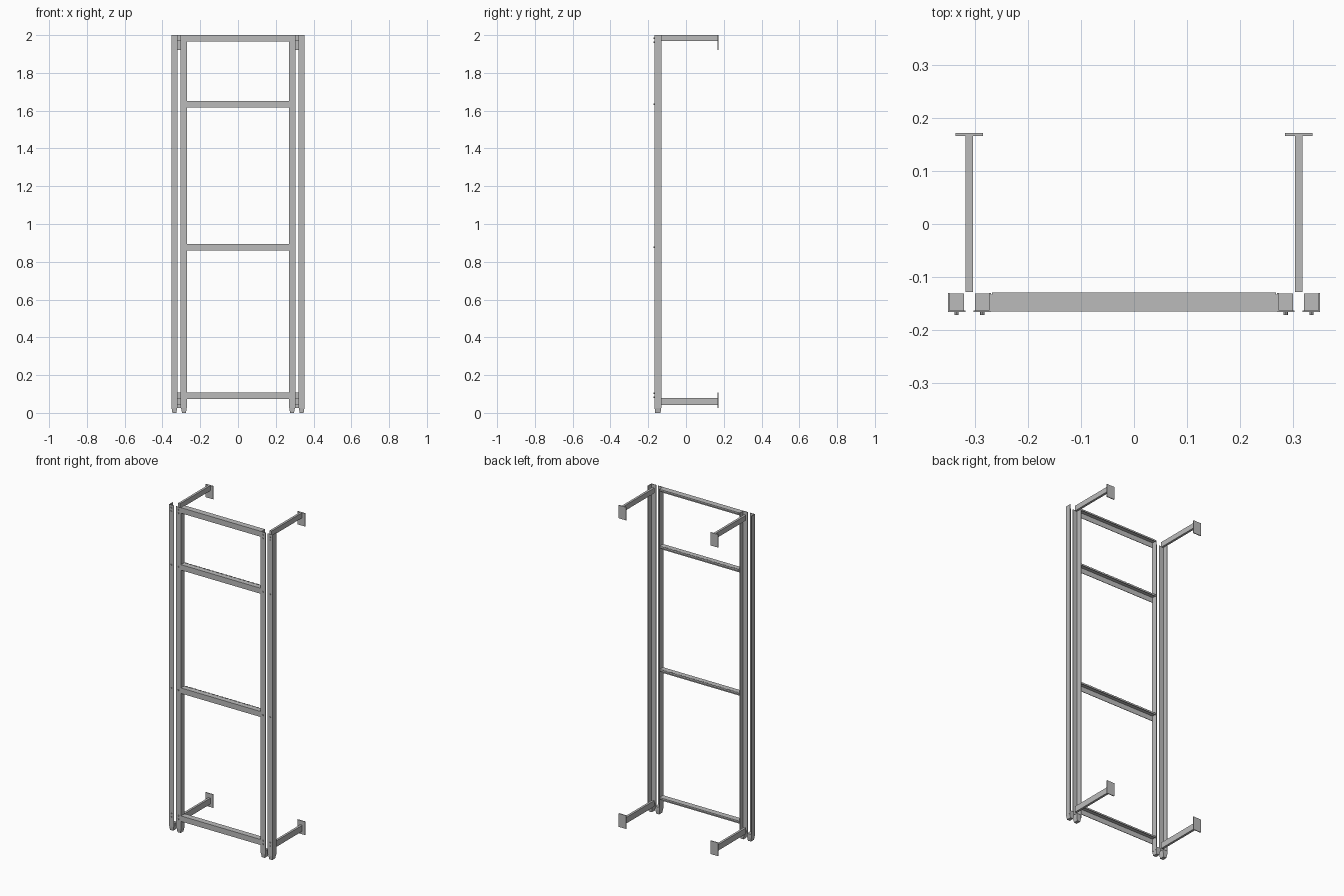
import bpy, bmesh, math
from mathutils import Matrix, Vector

if "Cube" in bpy.data.objects:
    bpy.data.objects.remove(bpy.data.objects["Cube"])

steel = bpy.data.materials.new("galvanised grey")
steel.diffuse_color = (0.5, 0.5, 0.5, 1)
steel.use_nodes = True
steel.node_tree.nodes["Principled BSDF"].inputs["Base Color"].default_value = steel.diffuse_color


def add_box(bm, x0, x1, y0, y1, z0, z1):
    size = Matrix.Diagonal((x1 - x0, y1 - y0, z1 - z0, 1))
    pos = Matrix.Translation(((x0 + x1) / 2, (y0 + y1) / 2, (z0 + z1) / 2))
    return bmesh.ops.create_cube(bm, size=1, matrix=pos @ size)["verts"]


def finish(name, bm, mirror=True):
    me = bpy.data.meshes.new(name)
    bmesh.ops.recalc_face_normals(bm, faces=bm.faces)
    bm.to_mesh(me)
    bm.free()
    me.materials.append(steel)
    ob = bpy.data.objects.new(name, me)
    bpy.context.collection.objects.link(ob)
    if mirror:
        ob.modifiers.new("mirror", 'MIRROR')
    return ob


# Angle-section uprights: (wall x, direction of the front flange towards the gap)
RUNG_TOPS = [2.0, 1.65, 0.893, 0.107]
for name, wall, d in (("outer", 0.352, -1), ("inner", 0.271, 1)):
    bm = bmesh.new()
    xs = sorted((wall, wall + d * 0.033))
    add_box(bm, *xs, -0.167, -0.164, 0.025, 2.0)
    xs = sorted((wall, wall + d * 0.003))
    add_box(bm, *xs, -0.164, -0.131, 0.025, 2.0)
    finish(name + "_upright", bm)

    # Tapered feet plugged into the bottom of each upright
    bm = bmesh.new()
    xs = sorted((wall + d * 0.0005, wall + d * 0.030))
    add_box(bm, *xs, -0.1645, -0.132, 0.025, 0.045)
    low = add_box(bm, *xs, -0.166, -0.132, 0.0, 0.025)
    mid = Vector((sum(xs) / 2, -0.149, 0))
    for v in low:
        if v.co.z < 0.01:
            v.co.x = mid.x + (v.co.x - mid.x) * 0.7
            v.co.y = mid.y + (v.co.y - mid.y) * 0.85
    finish(name + "_foot", bm)

    # Bolt heads on the front flanges
    bm = bmesh.new()
    cx = wall + d * 0.016
    for z in (1.983, 1.962, 1.633, 0.876, 0.105, 0.083):
        bmesh.ops.create_cone(
            bm, cap_ends=True, segments=8, radius1=0.004, radius2=0.004, depth=0.005,
            matrix=Matrix.Translation((cx, -0.1695, z)) @ Matrix.Rotation(math.pi / 2, 4, 'X'))
    finish(name + "_bolts", bm)

# Rungs: folded sheet with front face, top tread and short back lip
for i, top in enumerate(RUNG_TOPS):
    bm = bmesh.new()
    h = 0.034
    add_box(bm, -0.271, 0.271, -0.166, -0.163, top - h, top)
    add_box(bm, -0.271, 0.271, -0.163, -0.133, top - 0.003, top)
    add_box(bm, -0.269, 0.269, -0.133, -0.130, top - 0.010, top)
    finish(f"rung_{i + 1}", bm, False)
    if i in (1, 2):
        # Anti-slip teeth along the tread
        bm = bmesh.new()
        for k in range(18):
            x = -0.255 + k * 0.03
            add_box(bm, x - 0.008, x + 0.008, -0.136, -0.131, top, top + 0.002)
        finish(f"rung_{i + 1}_teeth", bm, False)

# Wall arms sitting behind the gaps, with mounting plates
for name, z0, z1, p0, p1 in (("top", 1.968, 2.0, 1.92, 2.0),
                             ("bottom", 0.043, 0.08, 0.025, 0.107)):
    bm = bmesh.new()
    add_box(bm, 0.305, 0.319, -0.129, 0.167, z0, z1)
    finish(name + "_wall_arm", bm)
    bm = bmesh.new()
    add_box(bm, 0.286, 0.338, 0.167, 0.172, p0, p1)
    finish(name + "_wall_plate", bm)
